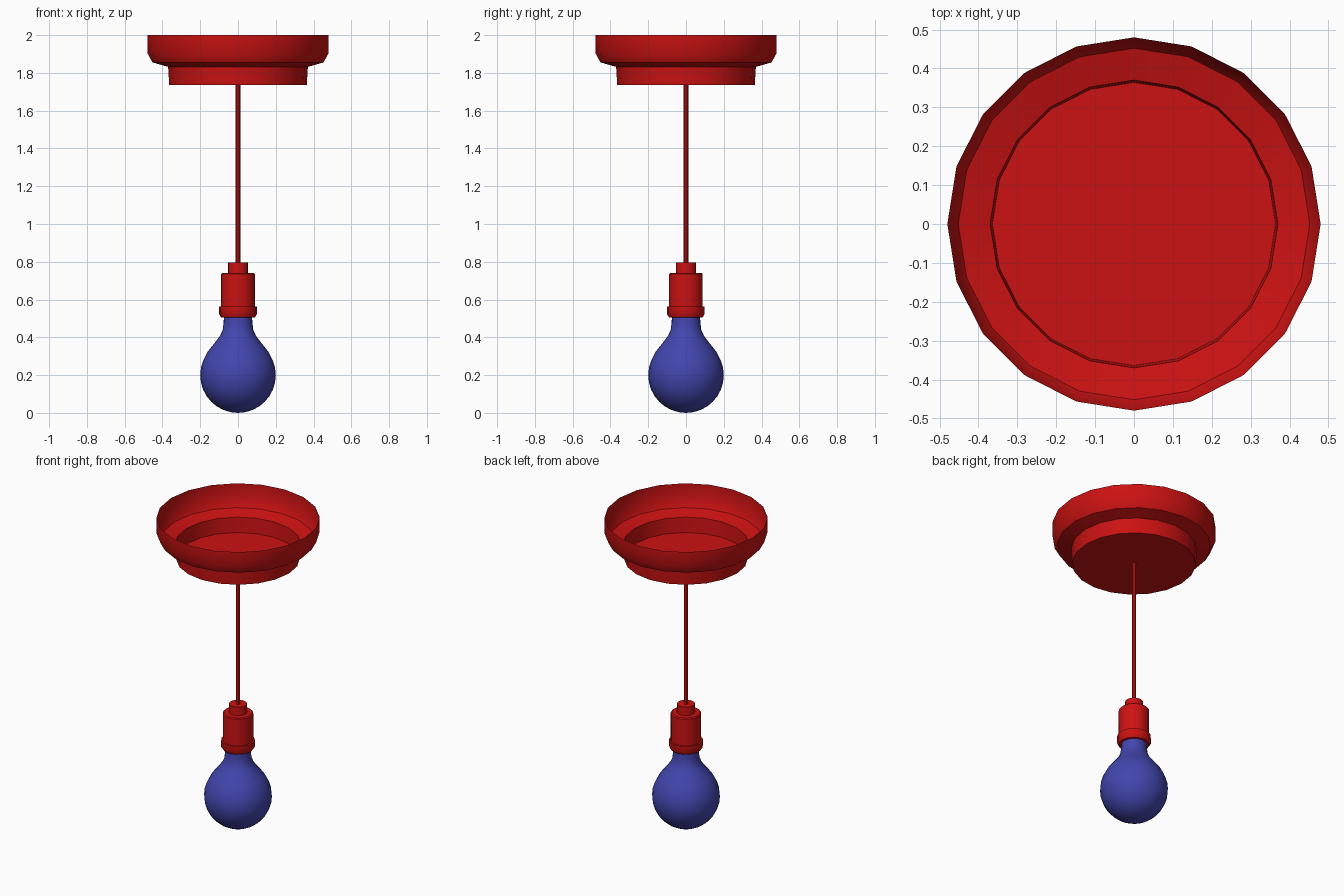
import bpy
import math

if "Cube" in bpy.data.objects:
    bpy.data.objects.remove(bpy.data.objects["Cube"], do_unlink=True)


def material(name, rgb):
    mat = bpy.data.materials.new(name)
    mat.use_nodes = True
    mat.diffuse_color = (*rgb, 1)
    mat.node_tree.nodes["Principled BSDF"].inputs["Base Color"].default_value = (*rgb, 1)
    return mat


def lathe(name, profile, sides, mat, turn=0.0):
    """Spin a (radius, height) profile, listed bottom to top, around z."""
    verts, faces, rings = [], [], []
    for r, z in profile:
        count = 1 if r == 0 else sides
        rings.append(range(len(verts), len(verts) + count))
        for i in range(count):
            a = turn + math.tau * i / sides
            verts.append((r * math.cos(a), r * math.sin(a), z))
    for low, high in zip(rings, rings[1:]):
        for i in range(sides):
            j = (i + 1) % sides
            quad = [low[i % len(low)], low[j % len(low)],
                    high[j % len(high)], high[i % len(high)]]
            faces.append(list(dict.fromkeys(quad)))
    mesh = bpy.data.meshes.new(name)
    mesh.from_pydata(verts, [], faces)
    mesh.materials.append(mat)
    obj = bpy.data.objects.new(name, mesh)
    bpy.context.collection.objects.link(obj)
    bpy.ops.object.select_all(action="DESELECT")
    obj.select_set(True)
    bpy.context.view_layer.objects.active = obj
    bpy.ops.object.shade_smooth_by_angle(angle=math.radians(32))
    return obj


red = material("red enamel", (0.60, 0.006, 0.006))
blue = material("blue glass", (0.055, 0.061, 0.42))

# Ceiling canopy: thin stepped dish, open on top
lathe("ceiling_canopy", [(0, 1.735), (0.364, 1.735), (0.37, 1.832), (0.452, 1.855),
                         (0.48, 1.905), (0.48, 2.0)], 20, red)

# Hanging cable
lathe("cable", [(0.013, 0.785), (0.013, 1.735)], 8, red)

# Lamp holder: collar, barrel and cable grip, vertex row facing the front
front = -math.pi / 2
lathe("socket_collar", [(0.07, 0.506), (0.09, 0.506), (0.1, 0.522), (0.1, 0.562),
                        (0.085, 0.562)], 15, red, front)
lathe("socket_barrel", [(0.09, 0.555), (0.09, 0.735), (0.084, 0.741), (0, 0.741)],
      15, red, front)
lathe("cable_grip", [(0.053, 0.738), (0.053, 0.796), (0, 0.796)], 15, red, front)

# Light bulb: round globe running into a narrow neck
globe = [(0.2 * math.sin(a), 0.2 - 0.2 * math.cos(a))
         for a in (math.pi * k / 16 for k in range(11))]
neck = [(0.16, 0.325), (0.124, 0.37), (0.095, 0.408), (0.081, 0.44),
        (0.076, 0.48), (0.074, 0.52)]
bulb = lathe("light_bulb", globe + neck, 24, blue)
bulb.data.shade_smooth()
